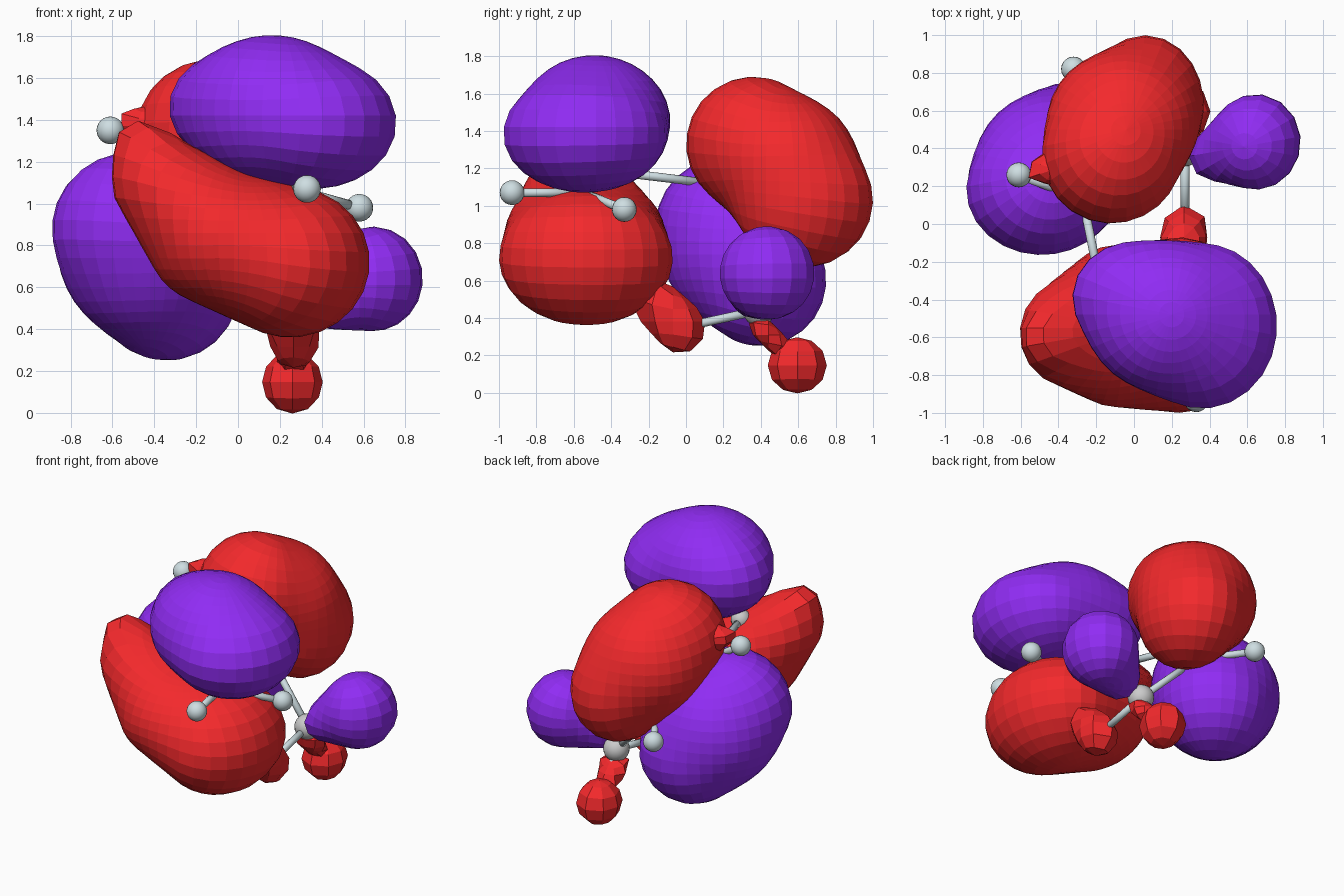
import bpy, bmesh, math
from mathutils import Vector

if "Cube" in bpy.data.objects:
    bpy.data.objects.remove(bpy.data.objects["Cube"])


def paint(name, rgb):
    m = bpy.data.materials.new(name)
    m.diffuse_color = (*rgb, 1)
    m.use_nodes = True
    m.node_tree.nodes["Principled BSDF"].inputs["Base Color"].default_value = m.diffuse_color
    return m


RED = paint("red", (0.9, 0.022, 0.025))
PURPLE = paint("purple", (0.28, 0.025, 0.9))
PALE = paint("pale", (0.62, 0.73, 0.76))


def finish(name, bm, mat=None, smooth=False):
    me = bpy.data.meshes.new(name)
    bmesh.ops.recalc_face_normals(bm, faces=bm.faces)
    bm.to_mesh(me)
    bm.free()
    if mat:
        me.materials.append(mat)
    for p in me.polygons:
        p.use_smooth = smooth
    ob = bpy.data.objects.new(name, me)
    bpy.context.collection.objects.link(ob)
    return ob


def lobe(name, mat, centre, balls, segs=32, rings=18, steps=6):
    """Sphere whose points are pulled onto the skin swept along a chain of ellipsoids."""
    centre = Vector(centre)
    chain = []
    for a, b in zip(balls, balls[1:]):
        for s in range(steps + 1):
            m = [p + (q - p) * s / steps for p, q in zip(a, b)]
            chain.append((Vector(m[:3]), m[3:]))

    def inside(p):
        total = 0
        for c, r in chain:
            d = p - c
            q = math.sqrt((d.x / r[0]) ** 2 + (d.y / r[1]) ** 2 + (d.z / r[2]) ** 2)
            if q < 1:
                return True
            total += math.exp(-40 * (q - 1)) / 3
        return total > 1

    bm = bmesh.new()
    bmesh.ops.create_uvsphere(bm, u_segments=segs, v_segments=rings, radius=1)
    for v in bm.verts:
        d = v.co.normalized()
        t = 0.9
        while t > 0.03 and not inside(centre + d * t):
            t -= 0.03
        lo, hi = t, t + 0.03
        for _ in range(6):
            mid = (lo + hi) / 2
            if inside(centre + d * mid):
                lo = mid
            else:
                hi = mid
        v.co = centre + d * lo
    return finish(name, bm, mat)


# Large lobes above and below the chain
lobe("front_upper_lobe", PURPLE, (0.2, -0.48, 1.42),
     [(0.00, -0.39, 1.46, 0.33, 0.30, 0.27), (0.16, -0.49, 1.45, 0.42, 0.40, 0.355),
      (0.36, -0.54, 1.385, 0.40, 0.44, 0.315)])
lobe("front_lower_lobe", RED, (-0.02, -0.55, 0.86),
     [(0.25, -0.535, 0.72, 0.38, 0.465, 0.36), (-0.09, -0.54, 0.84, 0.35, 0.43, 0.33),
      (-0.37, -0.58, 1.10, 0.235, 0.27, 0.22), (-0.46, -0.60, 1.27, 0.14, 0.15, 0.13)], 36, 22)
lobe("rear_upper_lobe", RED, (-0.04, 0.5, 1.2),
     [(-0.12, 0.36, 1.33, 0.37, 0.36, 0.36), (-0.06, 0.54, 1.21, 0.40, 0.38, 0.38),
      (0.06, 0.63, 1.03, 0.31, 0.37, 0.36)])
lobe("rear_upper_tip", RED, (-0.42, 0.29, 1.37),
     [(-0.54, 0.28, 1.40, 0.045, 0.05, 0.05), (-0.40, 0.30, 1.37, 0.12, 0.10, 0.10)], 10, 8)
lobe("rear_lower_lobe", PURPLE, (-0.42, 0.29, 0.74),
     [(-0.49, 0.18, 0.88, 0.40, 0.345, 0.37), (-0.44, 0.29, 0.75, 0.41, 0.41, 0.40),
      (-0.34, 0.40, 0.60, 0.35, 0.35, 0.35)])

# Small lobes round the end group
lobe("side_lobe", PURPLE, (0.58, 0.41, 0.61),
     [(0.645, 0.435, 0.64, 0.24, 0.255, 0.25), (0.42, 0.36, 0.53, 0.13, 0.13, 0.13)], 18, 12)
foot = (0.26, 0.595, 0.147, 0.142, 0.155, 0.147)
lobe("foot_lobe", RED, foot[:3], [foot, foot], 8, 6)
lobe("foot_neck", RED, (0.27, 0.44, 0.31),
     [(0.26, 0.53, 0.22, 0.07, 0.06, 0.06), (0.27, 0.40, 0.35, 0.12, 0.07, 0.05)], 8, 6)
lobe("inner_lobe", RED, (0.265, -0.07, 0.38),
     [(0.27, -0.03, 0.35, 0.125, 0.135, 0.14), (0.25, -0.18, 0.50, 0.13, 0.13, 0.13)], 8, 6, 3)

# Ball and stick chain
carbons = [Vector(c) for c in ((0.26, -0.55, 1.07), (-0.17, -0.37, 1.18), (-0.27, 0.13, 1.12),
                               (-0.11, 0.49, 0.82), (0.27, 0.39, 0.44))]
hydrogens = [(0, (0.33, -0.93, 1.07)), (0, (0.58, -0.33, 0.98)), (1, (-0.46, -0.61, 1.29)),
             (2, (-0.61, 0.26, 1.35)), (3, (-0.32, 0.82, 0.81)), (4, (0.26, 0.58, 0.14)),
             (4, (0.27, -0.02, 0.35)), (4, (0.63, 0.43, 0.63))]


def ball(name, at, r, mat=None):
    bm = bmesh.new()
    bmesh.ops.create_uvsphere(bm, u_segments=20, v_segments=12, radius=r)
    finish(name, bm, mat, True).location = at


def stick(name, a, b):
    d = b - a
    bm = bmesh.new()
    bmesh.ops.create_cone(bm, cap_ends=True, segments=12, radius1=0.023, radius2=0.023, depth=d.length)
    ob = finish(name, bm, PALE, True)
    ob.location = (a + b) / 2
    ob.rotation_mode = 'QUATERNION'
    ob.rotation_quaternion = d.to_track_quat('Z', 'Y')


for i, c in enumerate(carbons):
    ball(f"chain_ball_{i}", c, 0.085 if i == 4 else 0.065)
    if i:
        stick(f"chain_stick_{i}", carbons[i - 1], c)
for i, (k, h) in enumerate(hydrogens):
    ball(f"end_ball_{i}", h, 0.066, PALE)
    stick(f"end_stick_{i}", carbons[k], Vector(h))
